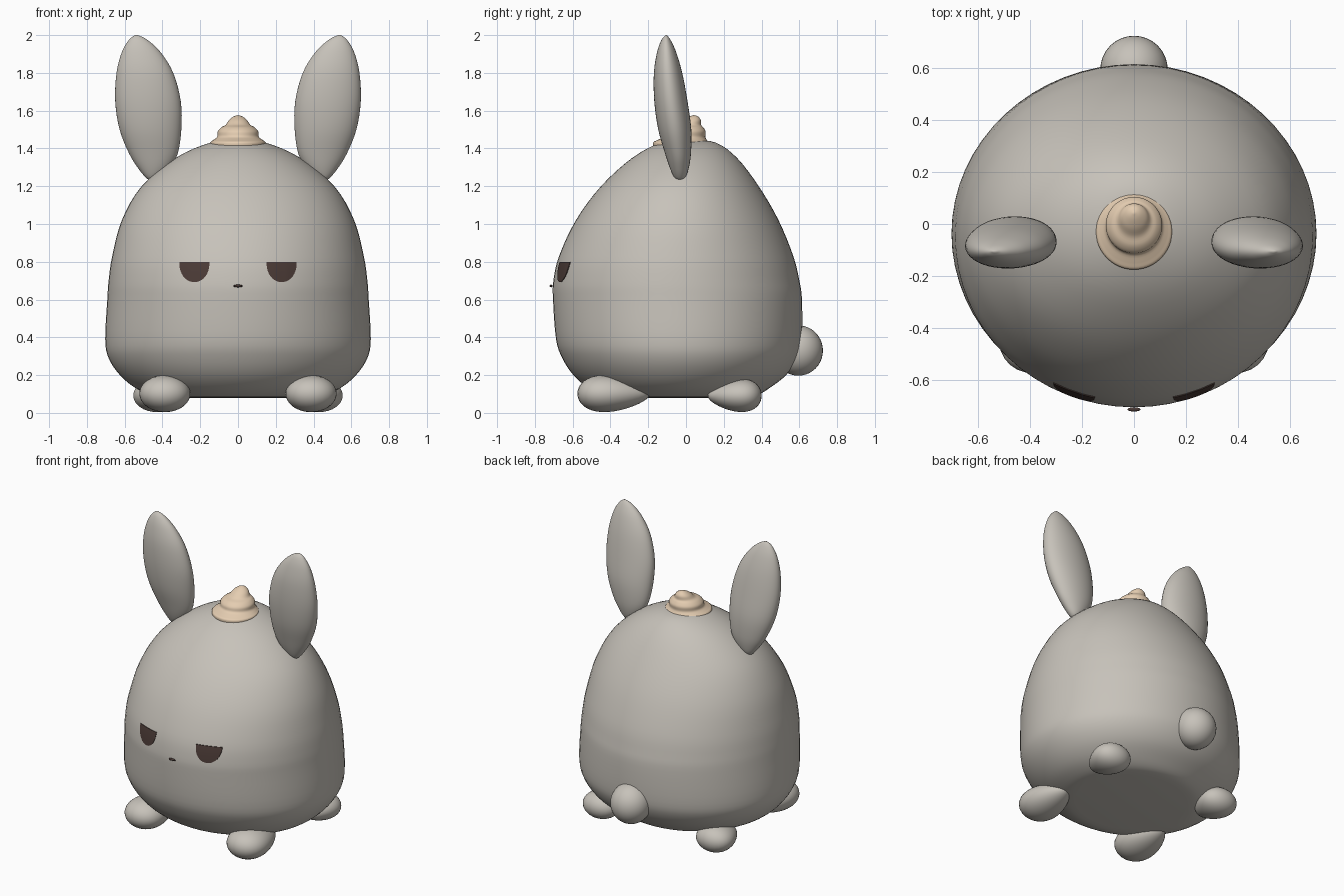
import bpy
import bmesh
import math
from mathutils import Vector
from mathutils.bvhtree import BVHTree

if "Cube" in bpy.data.objects:
    bpy.data.objects.remove(bpy.data.objects["Cube"])


def make_material(name, color):
    mat = bpy.data.materials.new(name)
    mat.use_nodes = True
    mat.diffuse_color = (*color, 1)
    mat.node_tree.nodes["Principled BSDF"].inputs["Base Color"].default_value = (*color, 1)
    return mat


GREY = make_material("warm grey fur", (0.57, 0.54, 0.49))
CREAM = make_material("cream swirl", (0.78, 0.61, 0.44))
BROWN = make_material("dark brown", (0.07, 0.043, 0.037))


def finish(bm, name, mat):
    bmesh.ops.recalc_face_normals(bm, faces=bm.faces)
    mesh = bpy.data.meshes.new(name)
    bm.to_mesh(mesh)
    bm.free()
    mesh.materials.append(mat)
    obj = bpy.data.objects.new(name, mesh)
    bpy.context.collection.objects.link(obj)
    bpy.ops.object.select_all(action="DESELECT")
    obj.select_set(True)
    bpy.context.view_layer.objects.active = obj
    bpy.ops.object.shade_smooth_by_angle(angle=math.radians(50))
    return obj


def smooth_rows(rows, steps):
    """Catmull-Rom interpolation between the rows of a section table."""
    out = []
    for i in range(len(rows) - 1):
        quad = [rows[max(i - 1, 0)], rows[i], rows[i + 1], rows[min(i + 2, len(rows) - 1)]]
        for s in range(steps):
            t = s / steps
            out.append([b + 0.5 * t * (c - a + t * (2 * a - 5 * b + 4 * c - d + t * (3 * (b - c) + d - a)))
                        for a, b, c, d in zip(*quad)])
    return out + [list(rows[-1])]


def loft(name, rows, mat, side=1, steps=4, segments=64):
    """Stack oval sections given as (z, x low, x high, y low, y high)."""
    bm = bmesh.new()
    rings = []
    for z, x0, x1, y0, y1 in smooth_rows(rows, steps):
        ring = []
        for k in range(segments):
            a = math.tau * k / segments
            x = (x0 + x1) / 2 + (x1 - x0) / 2 * math.cos(a)
            y = (y0 + y1) / 2 + (y1 - y0) / 2 * math.sin(a)
            ring.append(bm.verts.new((side * x, y, z)))
        rings.append(ring)
    for low, high in zip(rings, rings[1:]):
        for k in range(segments):
            n = (k + 1) % segments
            bm.faces.new((low[k], low[n], high[n], high[k]))
    bm.faces.new(rings[0])
    bm.faces.new(rings[-1])
    return finish(bm, name, mat)


def egg(name, center, radii, mat, taper=0):
    """Ellipsoid that narrows towards +y for positive taper."""
    bm = bmesh.new()
    bmesh.ops.create_uvsphere(bm, u_segments=32, v_segments=20, radius=1)
    for v in bm.verts:
        k = 1 - taper * v.co.y
        v.co = Vector(center) + Vector((v.co.x * radii[0] * k, v.co.y * radii[1], v.co.z * radii[2] * k))
    return finish(bm, name, mat)


# Body: half width, front and back at each height
body_rows = [(0.08, 0.36, -0.36, 0.3), (0.09, 0.44, -0.43, 0.37), (0.13, 0.54, -0.515, 0.44),
             (0.2, 0.625, -0.596, 0.53), (0.29, 0.685, -0.655, 0.59), (0.39, 0.703, -0.688, 0.613),
             (0.6, 0.692, -0.704, 0.614), (0.7, 0.685, -0.702, 0.6), (0.83, 0.666, -0.672, 0.568),
             (1.02, 0.615, -0.583, 0.49), (1.2, 0.51, -0.45, 0.385), (1.35, 0.33, -0.285, 0.27),
             (1.43, 0.15, -0.137, 0.16), (1.447, 0.03, -0.03, 0.04)]
body = loft("body", [(z, -w, w, f, b) for z, w, f, b in body_rows], GREY)

# Swirl on the head: radius and centre drift back towards the tip
swirl_rows = [(1.405, 0.143, -0.03), (1.432, 0.146, -0.028), (1.445, 0.13, -0.02), (1.462, 0.11, -0.008),
              (1.49, 0.107, -0.003), (1.512, 0.088, 0.003), (1.525, 0.065, 0.015),
              (1.55, 0.048, 0.03), (1.568, 0.025, 0.04), (1.576, 0.003, 0.042)]
loft("head_swirl", [(z, -r, r, y - r, y + r) for z, r, y in swirl_rows], CREAM, segments=48)

# Ears: leaf-shaped sections, leaning outwards and forwards
ear_rows = [(1.23, 0.455, 0.465, -0.037, -0.03), (1.245, 0.42, 0.487, -0.06, -0.005),
            (1.29, 0.365, 0.525, -0.083, 0.013), (1.37, 0.32, 0.575, -0.11, 0.026),
            (1.5, 0.3, 0.627, -0.147, 0.028), (1.65, 0.303, 0.65, -0.168, 0.008),
            (1.8, 0.343, 0.643, -0.17, -0.02), (1.91, 0.41, 0.615, -0.153, -0.052),
            (1.975, 0.48, 0.577, -0.13, -0.082), (2.0, 0.53, 0.545, -0.108, -0.102)]

# Eyes: half-oval plates wrapped onto the body
tree = BVHTree.FromObject(body, bpy.context.evaluated_depsgraph_get())


def eye(name, side):
    bm = bmesh.new()
    rows = 10
    grid = []
    for j in range(rows + 1):
        drop = math.sin(math.pi / 2 * j / rows)
        half = 0.08 * math.sqrt(max(1 - drop ** 2.3, 0.0004))
        line = []
        for i in range(rows + 1):
            x = side * (0.231 + half * (2 * i / rows - 1))
            hit, normal, _, _ = tree.ray_cast(Vector((x, -2, 0.8 - 0.108 * drop)), Vector((0, 1, 0)))
            line.append(bm.verts.new(hit + Vector((0, -0.004, 0))))
        grid.append(line)
    for a, b in zip(grid, grid[1:]):
        for i in range(rows):
            bm.faces.new((a[i], a[i + 1], b[i + 1], b[i]))
    bmesh.ops.recalc_face_normals(bm, faces=bm.faces)
    # Give the plate a thin back inside the body
    made = bmesh.ops.extrude_face_region(bm, geom=bm.faces[:], use_keep_orig=True)
    for v in made["geom"]:
        if isinstance(v, bmesh.types.BMVert):
            v.co.y += 0.008
    finish(bm, name, BROWN)


for label, side in (("left", 1), ("right", -1)):
    loft(label + "_ear", ear_rows, GREY, side, segments=40)
    egg(label + "_front_foot", (side * 0.387, -0.383, 0.102), (0.13, 0.192, 0.094), GREY, 0.3)
    egg(label + "_back_foot", (side * 0.43, 0.258, 0.092), (0.12, 0.143, 0.084), GREY, -0.3)
    eye(label + "_eye", side)

# Nose and tail
egg("nose", (0, -0.714, 0.672), (0.025, 0.008, 0.007), BROWN)
egg("tail", (0, 0.595, 0.33), (0.13, 0.13, 0.133), GREY)
